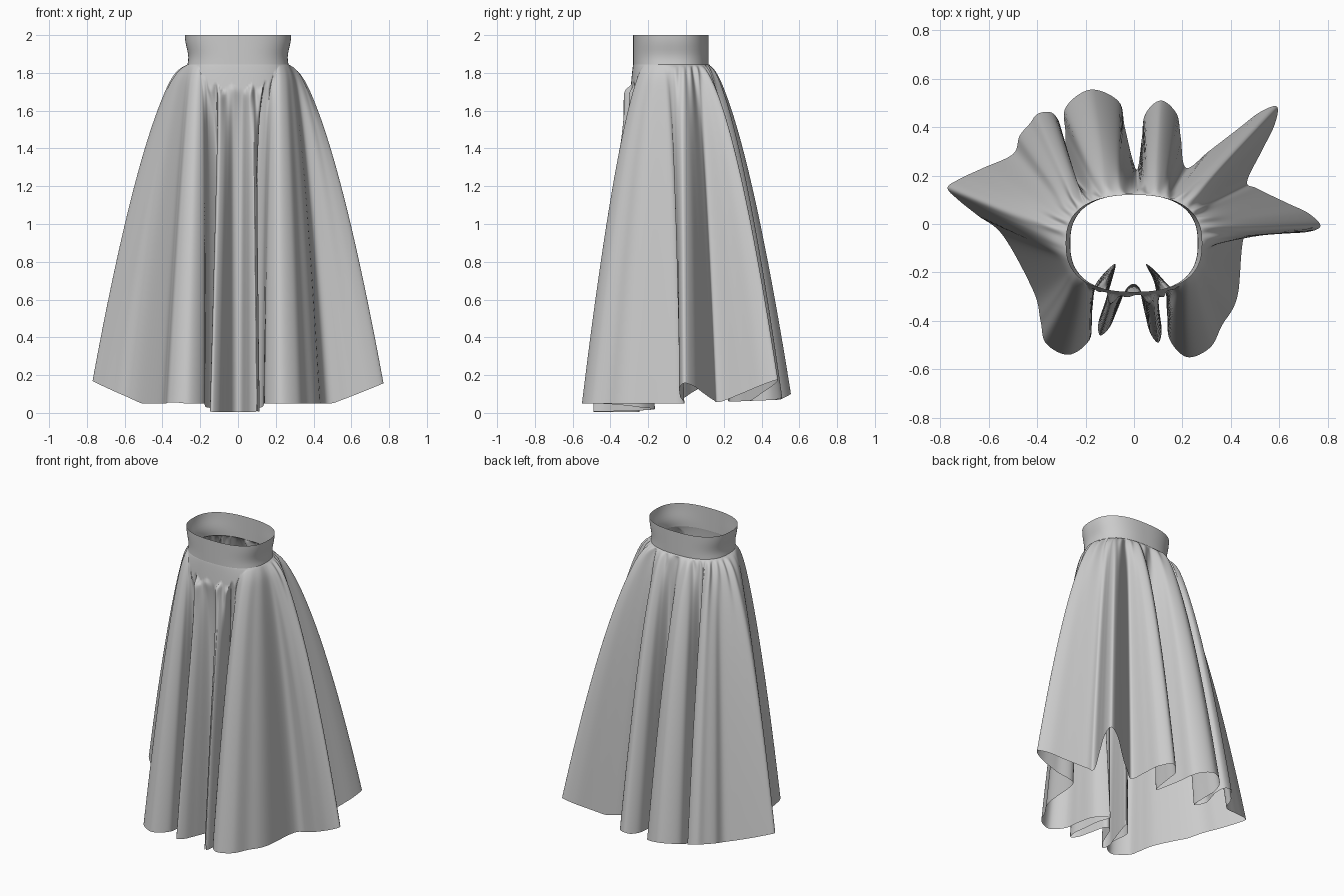
import bpy
from math import sin, cos, radians, exp, hypot
from mathutils import Vector

if "Cube" in bpy.data.objects:
    bpy.data.objects.remove(bpy.data.objects["Cube"])

TOP = 1.845     # bottom of the straight waistband
STEPS = 8       # samples between hem points
ROWS = 90


def fold(a0, a1, root, tip, w0, w1):
    """One tongue of the hem, gathered between two waist angles: (angle, x, y) points."""
    root, tip = Vector(root), Vector(tip)
    d = (tip - root).normalized()
    side = Vector((d.y, -d.x))
    right = [(t, w0 + (w1 - w0) * t / .8) for t in (0, .45, .8)]
    offs = [(t, w / 2) for t, w in right] + [(1, 0)] + [(t, -w / 2) for t, w in reversed(right)]
    pts = []
    for i, (t, w) in enumerate(offs):
        p = root.lerp(tip, t) + side * w
        pts.append(Vector((a0 + (a1 - a0) * i / 6, p.x, p.y)))
    return pts


def hem_columns(keys):
    """Smooth closed curve through the fold points."""
    n, out = len(keys), []

    def key(i):
        return keys[i % n] + Vector((360 * (i // n), 0, 0))
    for i in range(n):
        a, b, c, d = (key(i + k) for k in (-1, 0, 1, 2))
        for k in range(STEPS):
            t = k / STEPS
            p = b + .5 * t * ((c - a) + t * ((2 * a - 5 * b + 4 * c - d)
                                             + t * (3 * (b - c) + d - a)))
            p.x = b.x + (c.x - b.x) * t
            out.append(p)
    return out


def spow(v, e):
    return abs(v) ** e * (1 if v >= 0 else -1)


def waist(a, z):
    """Rounded waist outline, slightly pinched below its top edge."""
    pinch = .02 * exp(-((z - 1.88) / .07) ** 2)
    return Vector(((.283 - pinch) * spow(cos(a), .8), -.08 + .2 * spow(sin(a), .8)))


def skirt_point(col, s):
    deg, hx, hy = col
    a = radians(deg)
    off = (deg - 90) % 360 - 180
    front = exp(-(off / 30) ** 4)
    yoke = exp(-(off / 37) ** 4)
    # Hem height: folds that swing outward hang higher
    r = hypot(hx, hy)
    back = min(1, max(0, hy / .5))
    swing = max(0, r - .5 - .2 * max(0, -hy))
    zh = (.05 + .4 * swing + .02 * back) * (1 - front) + .005 * front
    if r > .5:
        zh = max(zh, .05)
    z = TOP - s * (TOP - zh)
    # Smooth yoke shape plus folds that begin below the gathered seam
    base = Vector((.5 * spow(cos(a), .9), .4 * spow(sin(a), .9)))
    seam = TOP - .005 - (.12 + .015 * sin(off * .45)) * yoke
    g = max(0, (seam - z) / (seam - zh)) ** .63
    flow = s ** (.63 + .2 * max(0, -sin(a)))
    p = waist(a, z).lerp(base, flow) + (Vector((hx, hy)) - base) * g
    # Fine gathers hanging from the seam
    drop = seam - z
    if drop > 0:
        gathered = max(front * 1.8, min(1, max(0, sin(a) * 2.5 + .4)))
        env = (1 - exp(-drop / .015)) * exp(-drop / .17)
        w = .009 * gathered * (sin(a * 34) + .6 * sin(a * 21 + 1)) + .02 * front
        p += Vector((cos(a), sin(a))) * w * env
    return (p.x, p.y, z)


def loft(name, rows):
    """Skin a stack of closed rings."""
    n = len(rows[0])
    verts = [v for row in rows for v in row]
    faces = [(j * n + i, (j + 1) * n + i, (j + 1) * n + (i + 1) % n, j * n + (i + 1) % n)
             for j in range(len(rows) - 1) for i in range(n)]
    me = bpy.data.meshes.new(name)
    me.from_pydata(verts, [], faces)
    me.polygons.foreach_set("use_smooth", [True] * len(faces))
    ob = bpy.data.objects.new(name, me)
    bpy.context.collection.objects.link(ob)


# Folds, counterclockwise from the front right panel
keys = fold(-62, -14, (.275, -.27), (.22, -.55), .31, .17)
keys += fold(-8, 30, (.485, .06), (.77, -.01), .18, .08)      # right side
keys += fold(36, 60, (.39, .24), (.59, .485), .2, .08)
keys += fold(65, 88, (.115, .23), (.11, .51), .2, .13)        # back
keys += fold(92, 120, (-.145, .25), (-.18, .555), .28, .22)
keys += fold(125, 148, (-.40, .33), (-.34, .46), .16, .1)
keys += fold(153, 198, (-.52, .12), (-.77, .15), .34, .09)    # left side
keys += fold(203, 242, (-.29, -.27), (-.27, -.54), .25, .18)  # front left panel
keys.append(Vector((246, -.08, -.165)))                       # inward pleat
keys += fold(250, 267, (-.06, -.25), (-.14, -.46), .07, .05)  # front gathers
keys += fold(273, 290, (.05, -.25), (.1, -.49), .07, .05)
keys.append(Vector((294, .05, -.165)))                        # inward pleat
cols = hem_columns(keys)

# Waistband
heights = [2 - (2 - TOP) * j / 8 for j in range(9)]
loft("waistband", [[(*waist(radians(c.x), z), z) for c in cols] for z in heights])

# Draped skirt with yoke, gathers and folds
loft("skirt", [[skirt_point(c, (j / ROWS) ** 1.5) for c in cols] for j in range(ROWS + 1)])
